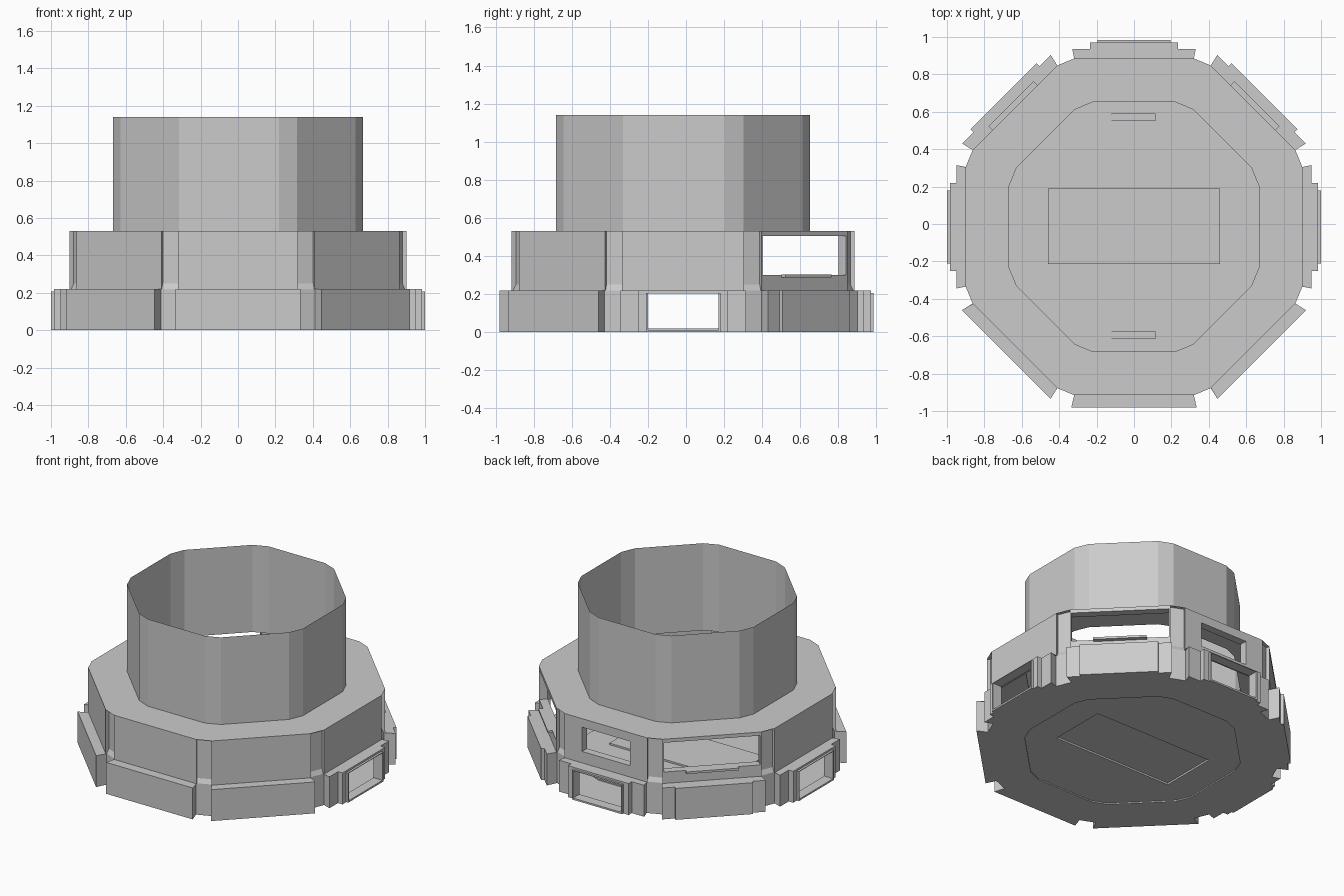
import bpy, bmesh, math
from mathutils import Vector

if "Cube" in bpy.data.objects:
    bpy.data.objects.remove(bpy.data.objects["Cube"])

CY = -0.015          # centre of the octagon in y
Z1, Z2, Z3 = 0.22, 0.53, 1.14


def P(side, u, d, z):
    """Point on an octagon side: u along it, d out from the axis. Side 0 = front, 2 = right."""
    a = side * math.pi / 4
    return Vector((math.sin(a) * d + math.cos(a) * u,
                   -math.cos(a) * d + math.sin(a) * u + CY, z))


def make(name, faces):
    bm = bmesh.new()
    for f in faces:
        bm.faces.new([bm.verts.new(p) for p in f])
    bmesh.ops.remove_doubles(bm, verts=bm.verts, dist=0.0004)
    bmesh.ops.recalc_face_normals(bm, faces=bm.faces)
    me = bpy.data.meshes.new(name)
    bm.to_mesh(me)
    bm.free()
    ob = bpy.data.objects.new(name, me)
    bpy.context.collection.objects.link(ob)
    return ob


def strip(pts, z0, z1, closed=False):
    """Vertical wall along a path."""
    def at(p, z): return Vector((p[0], p[1], z))
    pairs = list(zip(pts, pts[1:] + pts[:1]))
    if not closed:
        pairs = pairs[:-1]
    return [[at(a, z0), at(b, z0), at(b, z1), at(a, z1)] for a, b in pairs]


def holed(s, d, U, z0, z1, h, a, b, depth):
    """Flat panel with a rectangular opening and jambs running inward."""
    o = [(-U, z0), (U, z0), (U, z1), (-U, z1)]
    i = [(-h, a), (h, a), (h, b), (-h, b)]
    fs = []
    for k in range(4):
        m = (k + 1) % 4
        fs.append([P(s, o[k][0], d, o[k][1]), P(s, o[m][0], d, o[m][1]),
                   P(s, i[m][0], d, i[m][1]), P(s, i[k][0], d, i[k][1])])
        fs.append([P(s, i[k][0], d, i[k][1]), P(s, i[m][0], d, i[m][1]),
                   P(s, i[m][0], d - depth, i[m][1]), P(s, i[k][0], d - depth, i[k][1])])
    return fs


def box(name, corners, z0, z1):
    lo = [Vector((p[0], p[1], z0)) for p in corners]
    hi = [Vector((p[0], p[1], z1)) for p in corners]
    return make(name, strip(lo, z0, z1, True) + [lo, hi])


DOORS = (2, 4, 6)
PLAIN = [(.335, .965)]
STEPPED = [(.335, .965), (.25, .965), (.25, .986)]
DOOR = [(.33, .95), (.235, .95), (.235, .985)]


def profile(s):
    half = DOOR if s in DOORS else STEPPED if s in (3, 5) else PLAIN
    return [(-u, d) for u, d in half] + half[::-1]


lower, upper, roof, outline = [], [], [], []
for s in range(8):
    n, c = (s + 1) % 8, s + .5
    pr = profile(s)
    path = [P(s, u, d, Z1) for u, d in pr]
    lo_n = [P(c, u, .945, Z1) for u in (-.055, .055)]
    up_n = [P(c, u, .93, .25) for u in (-.05, .05)]
    nxt = P(n, *profile(n)[0], Z1)
    ua, ub, un = P(s, -.32, .9, Z1), P(s, .32, .9, Z1), P(n, -.32, .9, Z1)
    outline += path + lo_n

    # lower tier walls, with a doorway on three sides
    walls = strip(path, 0, Z1)
    if s in DOORS:
        walls.pop(2)
        walls += holed(s, .985, .235, 0, Z1, .185, .012, .203, .05)
    lower += walls + strip([path[-1]] + lo_n + [nxt], 0, Z1)
    # ledge between the tiers and sloping corner sills
    lower.append(path + [ub, ua])
    lower.append([path[-1], lo_n[0], up_n[0], ub])
    lower.append([lo_n[0], lo_n[1], up_n[1], up_n[0]])
    lower.append([lo_n[1], nxt, un, up_n[1]])

    # upper tier panels, with windows on the three back sides
    if s in (3, 5):
        upper += holed(s, .9, .32, Z1, Z2, .31, .30, .505, .055)
    elif s == 4:
        upper += holed(s, .9, .32, Z1, Z2, .185, .30, .47, .055)
    else:
        upper += strip([ua, ub], Z1, Z2)
    upper += strip([ub] + up_n + [un], Z1, Z2)

    # roof ring
    def top(p): return Vector((p[0], p[1], Z2))
    t0, t1, t2 = (P(s, -.22, .667, Z2), P(s, .22, .667, Z2), P(n, -.22, .667, Z2))
    roof.append([top(ua), top(ub), t1, t0])
    roof.append([top(ub), top(up_n[0]), top(up_n[1]), top(un), t2, t1])

make("lower_tier", lower)
make("upper_tier", upper)
make("roof_ring", roof)

# open tube on top
tube = [P(s, u, .667, Z2) for s in range(8) for u in (-.22, .22)]
make("tube", strip(tube, Z2, Z3, True))

# door frames standing proud of the lower tier
for s in DOORS:
    w = .195
    edge = [(-w, 0), (w, 0), (w, .207), (-w, .207)]
    fs = holed(s, 1.0, w, 0, .207, .185, .012, .203, .07)
    for k in range(4):
        (u0, a), (u1, b) = edge[k], edge[(k + 1) % 4]
        fs.append([P(s, u0, 1.0, a), P(s, u1, 1.0, b), P(s, u1, .985, b), P(s, u0, .985, a)])
    make("door_frame", fs)

# small ledges below the large windows
for s in (3, 5):
    box("window_ledge", [P(s, u, d, 0) for u, d in
                         ((-.17, .9), (.17, .9), (.17, .93), (-.17, .93))], .288, .303)

# floor: outer ring, shallow seam, inner plate with a rectangular recess
X0, YA, YB = .46, -.215, .19
ring = [P(s, u, .667, 0) for s in range(8) for u in (-.22, .22)]
floor = []
k = 0
for s in range(8):
    cnt = len(profile(s))
    m = len(outline)
    at = [Vector((outline[(k + j) % m][0], outline[(k + j) % m][1], 0)) for j in range(cnt + 3)]
    a, b, c = ring[2 * s], ring[2 * s + 1], ring[(2 * s + 2) % 16]
    floor.append(at[:cnt] + [b, a])
    floor.append(at[cnt - 1:] + [c, b])
    k += cnt + 2
H = .008
floor += strip(ring, 0, H, True)
inner = [Vector((p[0], p[1], H)) for p in ring]
front, back = Vector((0, CY - .667, H)), Vector((0, CY + .667, H))
for sx, pts in ((1, inner[1:9]), (-1, inner[9:] + inner[:1])):
    hole = [Vector((0, YA, H)), Vector((sx * X0, YA, H)), Vector((sx * X0, YB, H)), Vector((0, YB, H))]
    if sx > 0:
        floor.append([front] + pts + [back] + hole[::-1])
    else:
        floor.append([back] + pts + [front] + hole)
rect = [Vector((x, y, H)) for x, y in ((-X0, YA), (X0, YA), (X0, YB), (-X0, YB))]
floor += strip(rect, H, .02, True) + [[Vector((p[0], p[1], .02)) for p in rect]]
make("floor", floor)

# low plates on the floor, front and back
for y0, y1, w in ((.46, .585, .33), (-.615, -.54, .30)):
    for sx in (-1, 1):
        box("floor_plate", [(sx * .12, y0), (sx * w, y0), (sx * w, y1), (sx * .12, y1)], H, .014)
for y in (.57, -.595):
    box("floor_strip", [(-.12, y - .02), (.115, y - .02), (.115, y + .02), (-.12, y + .02)], H, .02)
